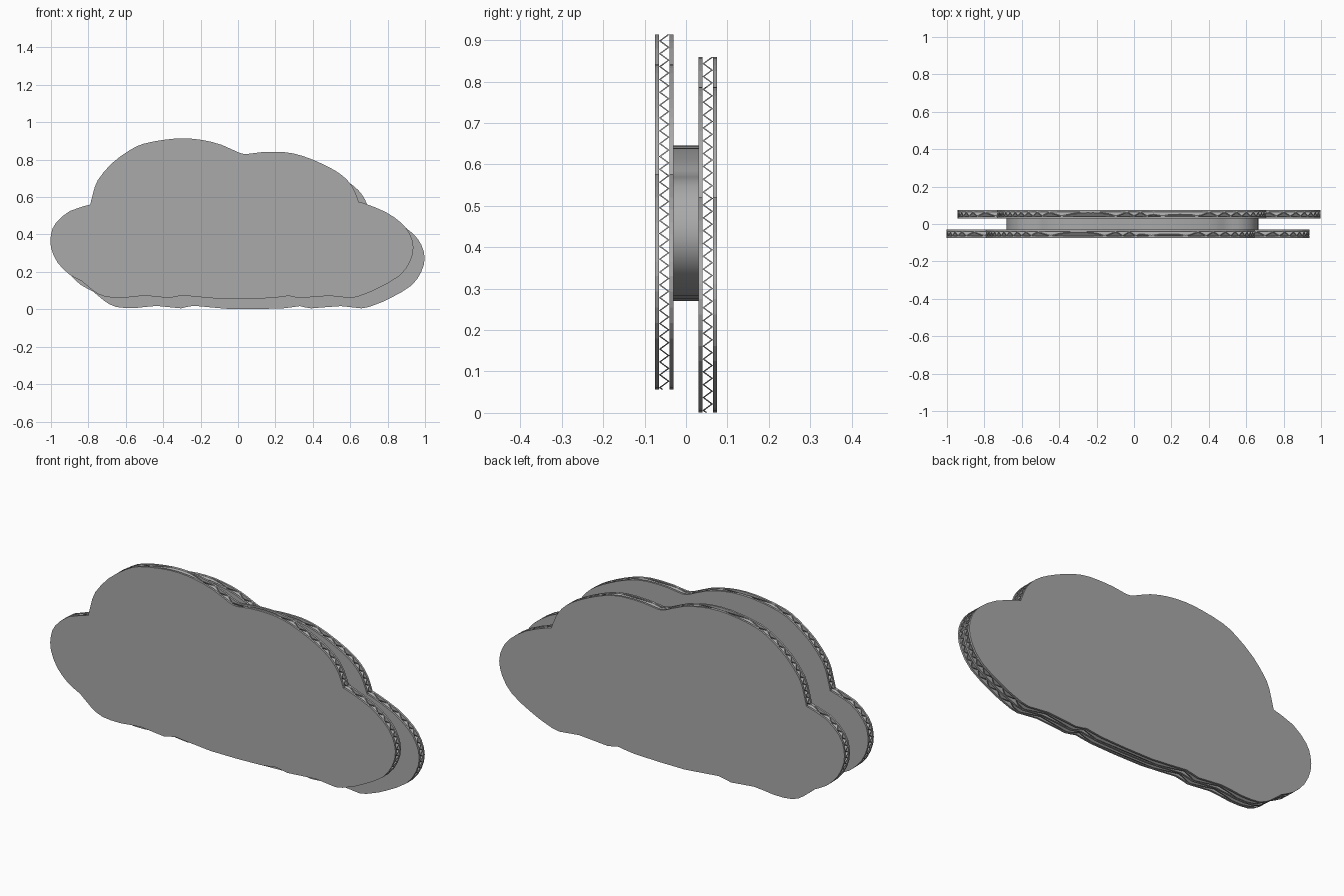
import bpy, bmesh
from mathutils import Vector

if "Cube" in bpy.data.objects:
    bpy.data.objects.remove(bpy.data.objects["Cube"])

grey = bpy.data.materials.new("card grey")
grey.diffuse_color = (0.4, 0.4, 0.4, 1)
grey.use_nodes = True
grey.node_tree.nodes["Principled BSDF"].inputs["Base Color"].default_value = grey.diffuse_color

# Cloud outline (x, z), clockwise from the left tip
CLOUD = [(-1, .33), (-1, .40), (-.975, .46), (-.90, .525), (-.79, .56), (-.775, .62),
         (-.75, .69), (-.675, .78), (-.58, .85), (-.505, .885), (-.39, .907), (-.29, .914),
         (-.19, .905), (-.09, .88), (0, .84), (.045, .83), (.125, .84), (.25, .84),
         (.345, .82), (.445, .78), (.53, .735), (.585, .69), (.62, .64), (.645, .575),
         (.68, .565), (.79, .52), (.875, .46), (.92, .40), (.938, .33), (.92, .255),
         (.865, .18), (.755, .115), (.675, .08), (.60, .06), (.49, .072), (.33, .06),
         (.27, .072), (.18, .06), (-.1, .056), (-.295, .074), (-.365, .06), (-.495, .073),
         (-.605, .062), (-.71, .067), (-.775, .10), (-.835, .15), (-.90, .185), (-.965, .25)]

# Small cloud outline of the hidden spacer
CORE = [(-.68, .40), (-.67, .46), (-.63, .52), (-.57, .55), (-.51, .56), (-.45, .595),
        (-.34, .63), (-.2, .645), (-.02, .635), (.15, .64), (.30, .63), (.43, .605),
        (.50, .575), (.58, .56), (.64, .51), (.665, .43), (.64, .36), (.57, .31),
        (.43, .275), (0, .27), (-.45, .275), (-.57, .31), (-.65, .35)]


def smooth_outline(points, steps):
    """Rounds an outline with a Catmull-Rom curve, leaving sharp valleys as they are."""
    n, out = len(points), []
    p = [Vector(q) for q in points]

    def corner(i):
        a, b, c = p[(i - 1) % n], p[i % n], p[(i + 1) % n]
        return (b - a).angle(c - b) > 0.75

    def tangent(i):
        return Vector((0, 0)) if corner(i) else (p[(i + 1) % n] - p[(i - 1) % n]) / 2

    for i in range(n):
        a, b = p[i], p[(i + 1) % n]
        ta, tb = tangent(i), tangent(i + 1)
        for s in range(steps):
            t = s / steps
            out.append(a * (2*t**3 - 3*t**2 + 1) + ta * (t**3 - 2*t**2 + t)
                       + b * (3*t**2 - 2*t**3) + tb * (t**3 - t**2))
    return out


def extrude_profile(name, coords, direction):
    """Makes a closed solid from a flat loop of 3D points."""
    bm = bmesh.new()
    face = bm.faces.new([bm.verts.new(c) for c in coords])
    new = bmesh.ops.extrude_face_region(bm, geom=[face])["geom"]
    bmesh.ops.translate(bm, vec=direction, verts=[v for v in new if isinstance(v, bmesh.types.BMVert)])
    bmesh.ops.recalc_face_normals(bm, faces=bm.faces)
    mesh = bpy.data.meshes.new(name)
    bm.to_mesh(mesh)
    bm.free()
    mesh.materials.append(grey)
    obj = bpy.data.objects.new(name, mesh)
    bpy.context.collection.objects.link(obj)
    return obj


def cloud_slab(name, outline, y0, y1, dx=0, dz=0):
    return extrude_profile(name, [(p.x + dx, y0, p.y + dz) for p in outline], (0, y1 - y0, 0))


def corrugated_cloud(name, y, dx, dz):
    """Two liners with a wavy sheet between them, its flutes running sideways."""
    outline = smooth_outline(CLOUD, 2)
    cloud_slab(name + "_outer_liner", outline, y - .0225, y - .0125, dx, dz)
    cloud_slab(name + "_inner_liner", outline, y + .0125, y + .0225, dx, dz)
    # Zigzag sheet, trimmed to the cloud outline
    half, thick, count = .0155, .005, 60
    zigzag = [(y + (.0105 if i % 2 else -.0105), .03 + dz + i * half) for i in range(count)]
    loop = [(-1.2, a - thick / 2, z) for a, z in zigzag]
    loop += [(-1.2, a + thick / 2, z) for a, z in reversed(zigzag)]
    flute = extrude_profile(name + "_fluting", loop, (2.4, 0, 0))
    cutter = cloud_slab(name + "_cutter", outline, y - .03, y + .03, dx, dz)
    cutter.hide_render = True
    trim = flute.modifiers.new("trim", "BOOLEAN")
    trim.operation, trim.solver, trim.object = "INTERSECT", "EXACT", cutter
    # Bake the trim so the cutter can go
    bpy.context.view_layer.update()
    evaluated = flute.evaluated_get(bpy.context.evaluated_depsgraph_get())
    baked = bpy.data.meshes.new_from_object(evaluated)
    flute.modifiers.clear()
    flute.data = baked
    bpy.data.objects.remove(cutter)


corrugated_cloud("front_cloud", -.0525, 0, 0)
corrugated_cloud("back_cloud", .0525, .06, -.055)

# Spacer joining the two clouds
spacer = cloud_slab("spacer", smooth_outline(CORE, 3), -.03, .03)
bpy.context.view_layer.objects.active = spacer
spacer.select_set(True)
bpy.ops.object.shade_smooth_by_angle(angle=.5)
